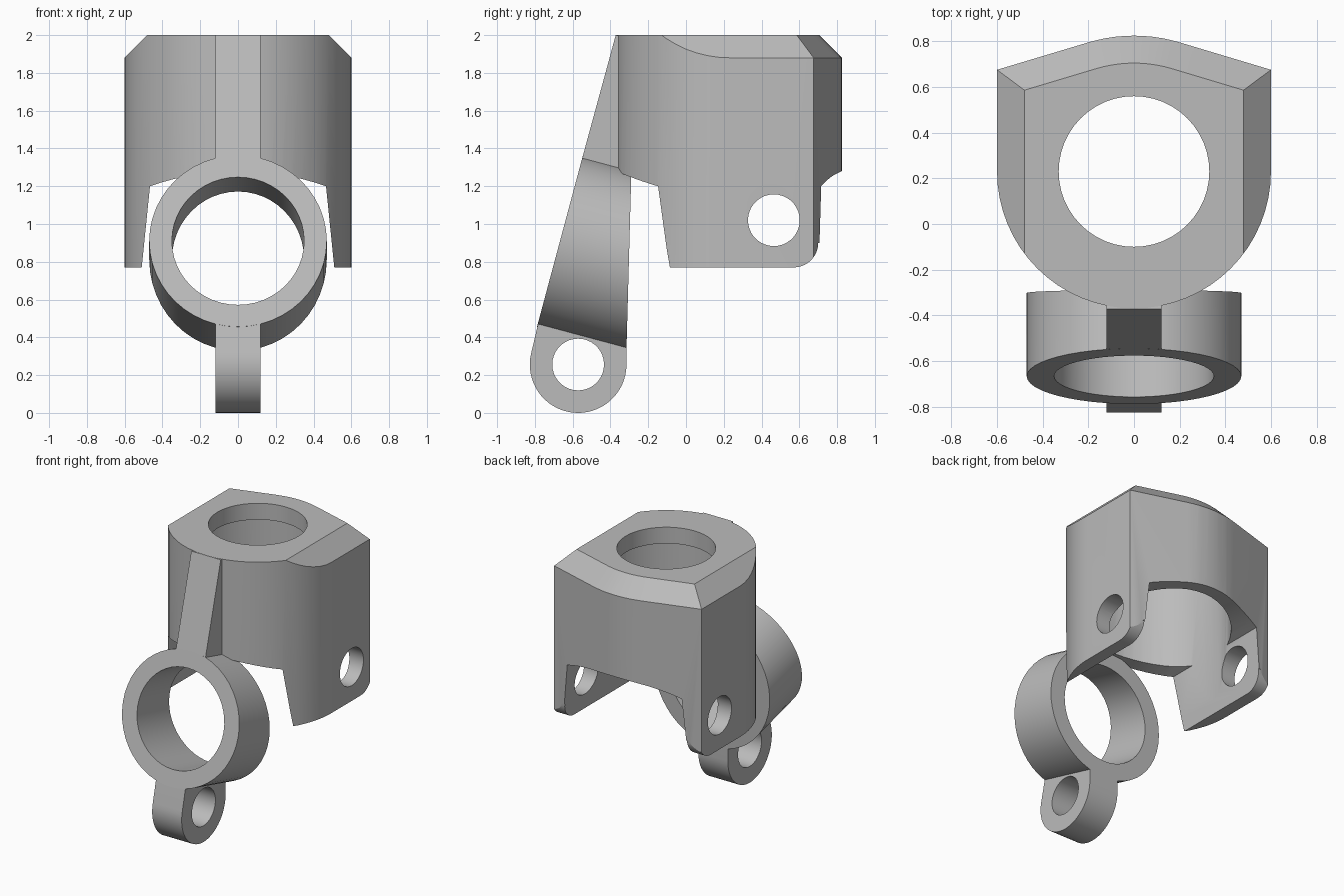
import bpy, bmesh
from math import sin, cos, pi, radians, atan, sqrt
from mathutils import Vector

if "Cube" in bpy.data.objects:
    bpy.data.objects.remove(bpy.data.objects["Cube"], do_unlink=True)

grey = bpy.data.materials.new("mid_grey")
grey.use_nodes = True
grey.diffuse_color = (0.5, 0.5, 0.5, 1)
grey.node_tree.nodes["Principled BSDF"].inputs["Base Color"].default_value = (0.5, 0.5, 0.5, 1)


def loft(name, ring_a, ring_b):
    """Solid between two matching closed rings of points."""
    bm = bmesh.new()
    a = [bm.verts.new(p) for p in ring_a]
    b = [bm.verts.new(p) for p in ring_b]
    bm.faces.new(a)
    bm.faces.new(b)
    for i in range(len(a)):
        j = (i + 1) % len(a)
        bm.faces.new((a[i], a[j], b[j], b[i]))
    bmesh.ops.recalc_face_normals(bm, faces=bm.faces)
    mesh = bpy.data.meshes.new(name)
    bm.to_mesh(mesh)
    bm.free()
    mesh.materials.append(grey)
    ob = bpy.data.objects.new(name, mesh)
    bpy.context.collection.objects.link(ob)
    return ob


def prism(name, profile, lo, hi, axis):
    """Extrude a flat profile along x, y or z."""
    place = {"x": lambda u, v, w: (w, u, v),
             "y": lambda u, v, w: (u, w, v),
             "z": lambda u, v, w: (u, v, w)}[axis]
    return loft(name, [place(u, v, lo) for u, v in profile],
                [place(u, v, hi) for u, v in profile])


def arc(cu, cv, r, start, end, n):
    steps = [radians(start + (end - start) * i / n) for i in range(n + 1)]
    return [(cu + r * cos(t), cv + r * sin(t)) for t in steps]


def circle(cu, cv, r, n=48):
    return arc(cu, cv, r, 0, 360, n)[:-1]


def boolean(ob, cutter, operation="DIFFERENCE"):
    mod = ob.modifiers.new("cut", "BOOLEAN")
    mod.operation = operation
    mod.solver = "EXACT"
    mod.object = cutter
    bpy.context.view_layer.objects.active = ob
    bpy.ops.object.modifier_apply(modifier=mod.name)
    bpy.data.objects.remove(cutter, do_unlink=True)


# Housing: round front, flat sides, blunt pointed back
BORE_Y = 0.23
SLOPE = 0.3
TURN = atan(SLOPE)
APEX_R = 0.2 / sin(TURN)


def back_outline(offset):
    r = APEX_R + offset
    yc = 0.825 - APEX_R
    deg = TURN * 180 / pi
    apex = arc(0, yc, r, 90 - deg, 90 + deg, 10)
    side = 0.6 + offset
    corner = apex[0][1] - SLOPE * (side - apex[0][0])
    return [(side, corner)] + apex + [(-side, corner)]


housing = prism("housing", back_outline(0) + arc(0, BORE_Y, 0.6, 180, 360, 32), 0.77, 2, "z")

# Chamfer on the sides and back of the top
rings = []
for z in (0.7, 2.1):
    o = 1.88 - z
    pts = back_outline(o) + [(-0.6 - o, -3), (0.6 + o, -3)]
    rings.append([(x, y, z) for x, y in pts])
boolean(housing, loft("chamfer_envelope", *rings), "INTERSECT")

# Wide cavity below, narrow bore through the top
boolean(housing, prism("cavity", circle(0, BORE_Y, 0.5), 0.5, 1.88, "z"))
boolean(housing, prism("top_bore", circle(0, BORE_Y, 0.33), 1.7, 2.2, "z"))

# Arched gap that leaves the two legs
HALF, SPRING, RISE = 0.466, 1.2, 0.08
gap_r = (HALF ** 2 + RISE ** 2) / (2 * RISE)
gap = [(-0.527, 0.6), (0.527, 0.6)]
for i in range(17):
    x = HALF * (1 - i / 8)
    gap.append((x, SPRING + RISE - gap_r + sqrt(gap_r ** 2 - x * x)))
boolean(housing, prism("leg_gap", gap, -2, 2, "y"))

# Rounded lower back corners and pin holes of the legs
boolean(housing, prism("leg_rounding", arc(0.57, 0.9, 0.13, -90, 0, 10)
                       + [(1, 0.9), (1, 0.6), (0.57, 0.6)], -1, 1, "x"))
boolean(housing, prism("leg_pin_hole", circle(0.465, 1.02, 0.137, 36), -1, 1, "x"))

# Tilted ring, its back trimmed by a nearly upright plane
TILT = radians(15)
UP = Vector((0, sin(TILT), cos(TILT)))
AXIS = Vector((0, cos(TILT), -sin(TILT)))


def front_y(z):
    return -0.375 - (2 - z) * sin(TILT) / cos(TILT)


def tilted_circle(r):
    centre = Vector((0, front_y(0.91), 0.91))
    return [centre + Vector((u, 0, 0)) + UP * v for u, v in circle(0, 0, r)]


def to_back(p):
    lean = 0.0275
    t = (-0.3244 + lean * p.z - p.y) / (AXIS.y - lean * AXIS.z)
    return p + AXIS * t


front = tilted_circle(0.47)
ring = loft("tilted_ring", front, [to_back(p) for p in front])
hole = tilted_circle(0.35)
boolean(ring, loft("ring_hole", [p - AXIS * 0.3 for p in hole], [p + AXIS for p in hole]))

# Strut joining the ring to the housing
strut = prism("strut", [(-0.372, 2), (front_y(1.3), 1.3), (-0.3, 1.235), (-0.3, 1.99)],
              -0.12, 0.12, "x")

# Rounded lug under the ring
LUG_Y, LUG_R = -0.571, 0.256
lug = prism("lower_lug", arc(LUG_Y, LUG_R, LUG_R, 165, 360, 32)
            + [(-0.314, 0.4), (front_y(0.524), 0.524)], -0.12, 0.12, "x")
boolean(lug, prism("lug_pin_hole", circle(LUG_Y, LUG_R, 0.137, 36), -1, 1, "x"))

# Smooth curves, sharp edges
bpy.ops.object.select_all(action="DESELECT")
for ob in (housing, ring, strut, lug):
    ob.select_set(True)
bpy.context.view_layer.objects.active = housing
bpy.ops.object.shade_smooth_by_angle(angle=radians(20))
